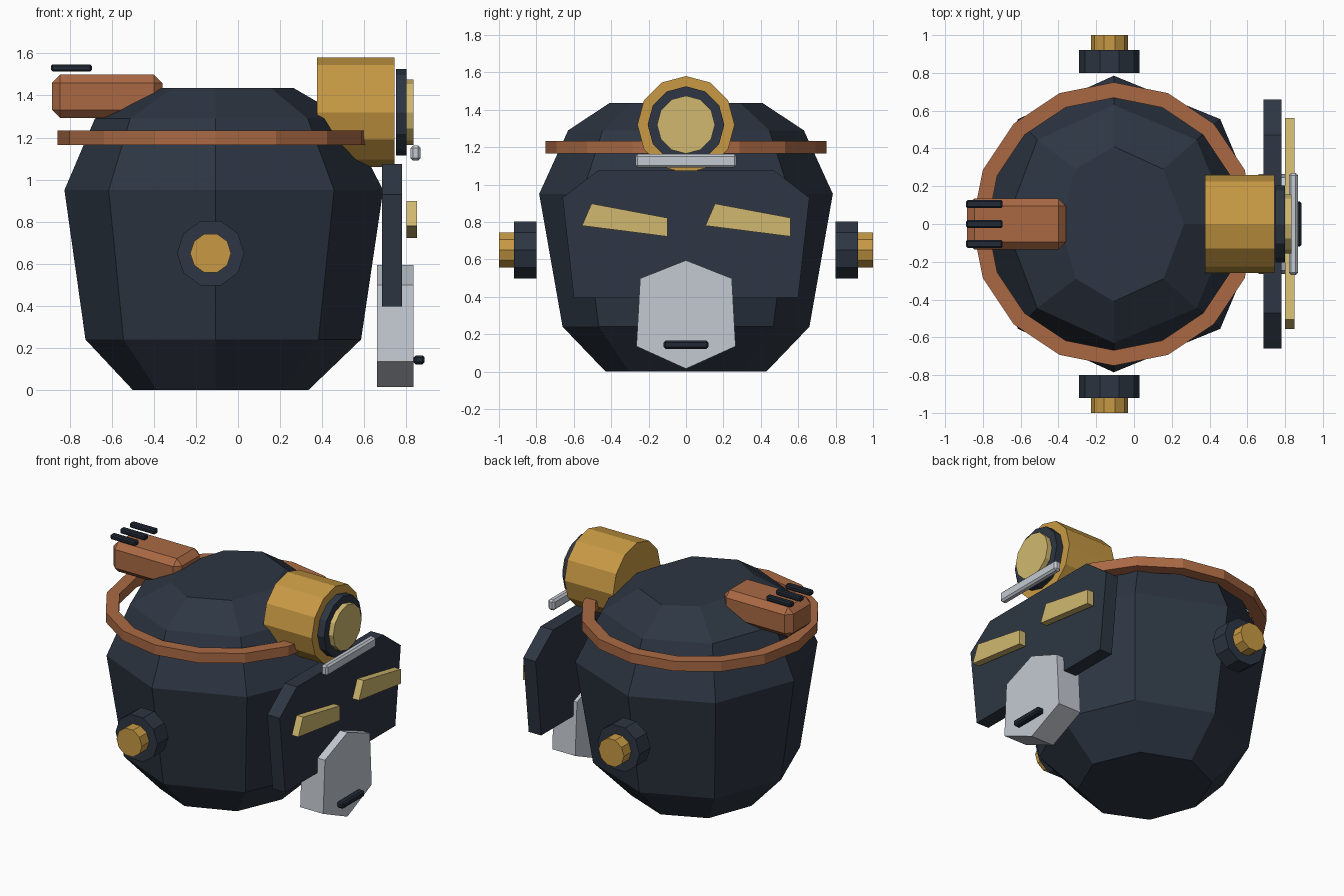
import bpy, bmesh, math
from mathutils import Matrix

if "Cube" in bpy.data.objects:
    bpy.data.objects.remove(bpy.data.objects["Cube"])


def lin(c):
    c /= 255
    return c / 12.92 if c <= 0.04045 else ((c + 0.055) / 1.055) ** 2.4


def material(name, r, g, b):
    m = bpy.data.materials.new(name)
    m.diffuse_color = (lin(r), lin(g), lin(b), 1)
    m.use_nodes = True
    m.node_tree.nodes["Principled BSDF"].inputs["Base Color"].default_value = m.diffuse_color
    return m


NAVY = material("dark navy", 45, 54, 67)
BLACK = material("blue black", 33, 41, 53)
COPPER = material("copper", 170, 105, 68)
GOLD = material("gold", 200, 154, 68)
LENS = material("pale yellow", 209, 185, 112)
SILVER = material("silver", 196, 202, 210)


def finish(bm, name, mat):
    bmesh.ops.recalc_face_normals(bm, faces=bm.faces[:])
    me = bpy.data.meshes.new(name)
    bm.to_mesh(me)
    bm.free()
    me.materials.append(mat)
    ob = bpy.data.objects.new(name, me)
    bpy.context.collection.objects.link(ob)
    return ob


def loft(name, rings, mat, closed=False):
    """Skin equal-length rings of points; cap the ends, or join last to first."""
    bm = bmesh.new()
    vs = [[bm.verts.new(p) for p in r] for r in rings]
    n = len(vs[0])
    pairs = list(zip(vs, vs[1:])) + ([(vs[-1], vs[0])] if closed else [])
    for a, b in pairs:
        for i in range(n):
            j = (i + 1) % n
            bm.faces.new((a[i], a[j], b[j], b[i]))
    if not closed:
        bm.faces.new(vs[0])
        bm.faces.new(vs[-1])
    return finish(bm, name, mat)


def plate(name, profile, x0, x1, mat):
    """Extrude a (y, z) outline along x."""
    return loft(name, [[(x, y, z) for y, z in profile] for x in (x0, x1)], mat)


def box(name, lo, hi, mat, bevel):
    bm = bmesh.new()
    size = [b - a for a, b in zip(lo, hi)]
    mid = [(a + b) / 2 for a, b in zip(lo, hi)]
    bmesh.ops.create_cube(bm, size=1, matrix=Matrix.Translation(mid) @ Matrix.Diagonal((*size, 1)))
    bmesh.ops.bevel(bm, geom=bm.edges[:], offset=bevel, segments=1, affect='EDGES')
    return finish(bm, name, mat)


def mirrored(half):
    return half + [(-y, z) for y, z in reversed(half) if abs(y) > 1e-6]


def circle(r, n):
    return [(r * math.cos(2 * math.pi * i / n), r * math.sin(2 * math.pi * i / n)) for i in range(n)]


CX = -0.107

# Eight-sided head: z, back reach, front reach, half width
head = []
for z, back, front, w in [(0.005, 0.393, 0.442, 0.43), (0.24, 0.618, 0.692, 0.66),
                          (0.95, 0.718, 0.797, 0.785), (1.29, 0.573, 0.62, 0.63),
                          (1.435, 0.285, 0.372, 0.41)]:
    head.append([(CX + c * (front if c > 0 else back), s * w, z) for c, s in circle(1, 8)])
head[0] = [(x, y, 0) for x, y, z in head[0]]
loft("head", head, NAVY)

# Copper head band
loft("head_band", [[(CX + x, y, z) for x, y in circle(r, 16)]
                   for r, z in ((0.75, 1.165), (0.75, 1.233), (0.668, 1.233), (0.668, 1.165))],
     COPPER, closed=True)

# Forehead lamp
for name, r, x0, x1, mat in [("lamp_body", 0.26, 0.375, 0.745, GOLD),
                             ("lamp_rim", 0.205, 0.75, 0.80, NAVY),
                             ("lamp_lens", 0.155, 0.80, 0.835, LENS)]:
    plate(name, [(y, 1.32 + z) for y, z in circle(r, 12)], x0, x1, mat)

# Face plate, brow, chin and mouth
plate("face_plate", mirrored([(0.60, 0.397), (0.66, 0.93), (0.47, 1.075)]), 0.685, 0.78, NAVY)
box("brow_bar", (0.82, -0.27, 1.09), (0.868, 0.27, 1.162), SILVER, 0.012)
plate("chin", mirrored([(0, 0.015), (0.265, 0.135), (0.245, 0.498), (0, 0.595)]), 0.66, 0.835, SILVER)
box("mouth_slot", (0.835, -0.12, 0.122), (0.886, 0.12, 0.165), BLACK, 0.01)

# Slanted eyes (same slant on both sides)
for side, dy in (("left", -0.66), ("right", 0)):
    plate(side + "_eye", [(y + dy, z) for y, z in
                          [(0.155, 0.898), (0.56, 0.822), (0.56, 0.722), (0.104, 0.78)]],
          0.80, 0.85, LENS)

# Ear bolts
for side, s in (("left", -1), ("right", 1)):
    for part, r, y0, y1, mat in [("ear_base", 0.16, 0.80, 0.92, NAVY),
                                 ("ear_cap", 0.097, 0.92, 1.0, GOLD)]:
        loft(side + "_" + part, [[(-0.13 + x, s * y, 0.65 + z) for x, z in circle(r, 10)]
                                 for y in (y0, y1)], mat)

# Rear copper box with three dark bars
box("rear_box", (-0.885, -0.135, 1.292), (-0.36, 0.135, 1.50), COPPER, 0.04)
for i in (-1, 0, 1):
    y = 0.105 * i
    box("rear_bar_%d" % (i + 2), (-0.889, y - 0.021, 1.514), (-0.695, y + 0.021, 1.548), BLACK, 0.008)
